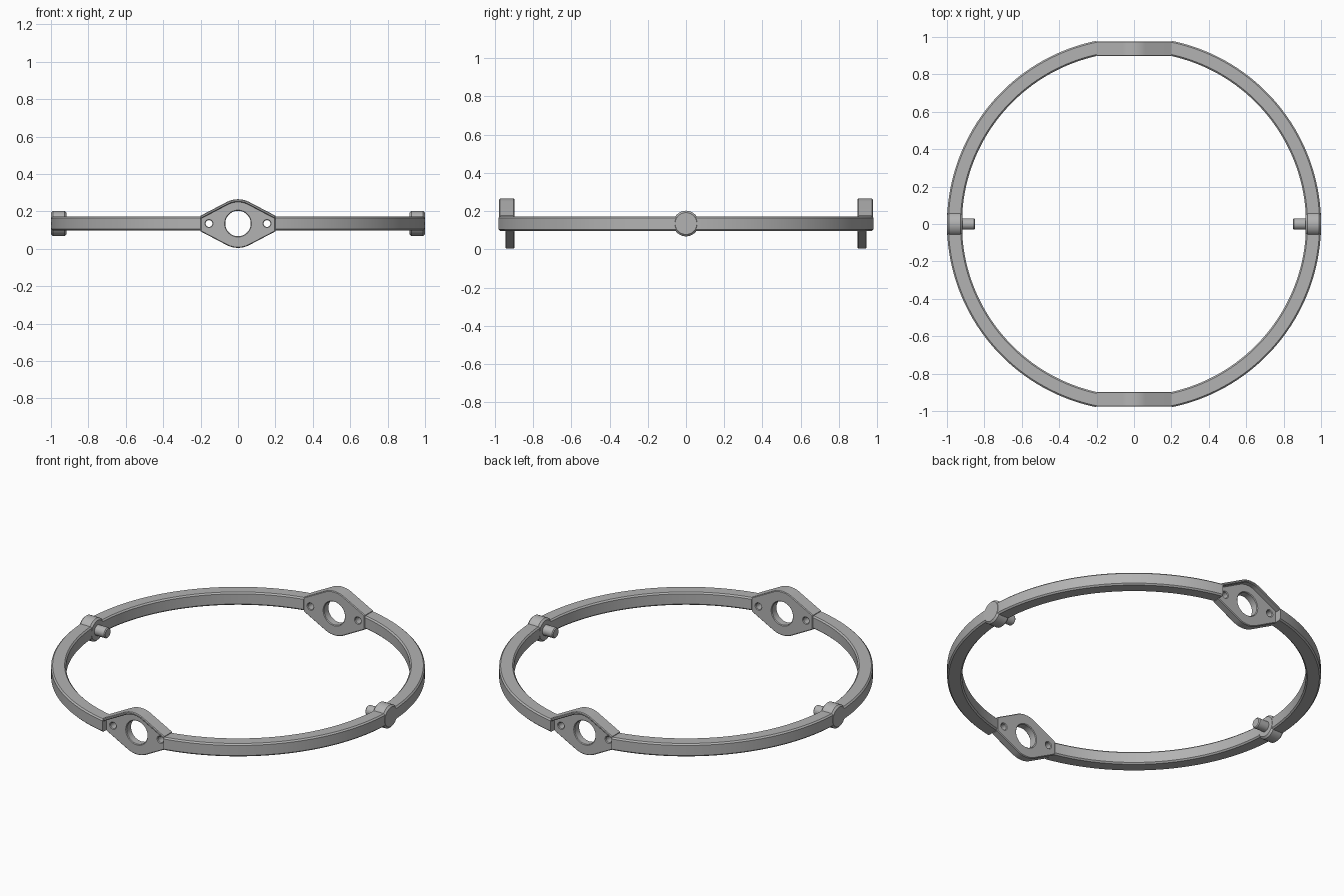
import bpy, bmesh, math
from mathutils import Matrix

cube = bpy.data.objects.get("Cube")
if cube:
    bpy.data.objects.remove(cube, do_unlink=True)

MID = 0.135          # height of the ring's centre line
HALF = 0.2           # half width of the flange plates
grey = bpy.data.materials.new("metal_grey")
grey.use_nodes = True
COLOUR = (0.45, 0.45, 0.45, 1)
grey.diffuse_color = COLOUR
grey.node_tree.nodes["Principled BSDF"].inputs["Base Color"].default_value = COLOUR


def finish(obj):
    """Assign the material and shade smooth with sharp edges."""
    obj.data.materials.clear()
    obj.data.materials.append(grey)
    bpy.ops.object.select_all(action="DESELECT")
    obj.select_set(True)
    bpy.context.view_layer.objects.active = obj
    bpy.ops.object.shade_smooth_by_angle(angle=math.radians(30))


def add_mesh(name, bm):
    bmesh.ops.recalc_face_normals(bm, faces=bm.faces)
    mesh = bpy.data.meshes.new(name)
    bm.to_mesh(mesh)
    bm.free()
    obj = bpy.data.objects.new(name, mesh)
    bpy.context.collection.objects.link(obj)
    finish(obj)
    return obj


def half_ring(name, side):
    """Sweep a chamfered rectangle around an arc that stops flat at the plates."""
    inner, outer, h, c = 0.92, 1.0, 0.038, 0.008
    profile = [(inner + c, -h), (outer - c, -h), (outer, c - h), (outer, h - c),
               (outer - c, h), (inner + c, h), (inner, h - c), (inner, c - h)]
    steps = 72
    bm = bmesh.new()
    rings = []
    for i in range(steps + 1):
        t = 2 * i / steps - 1
        row = []
        for r, z in profile:
            a = t * math.acos(HALF / r)
            row.append(bm.verts.new((side * r * math.cos(a), r * math.sin(a), MID + z)))
        rings.append(row)
    n = len(profile)
    for a, b in zip(rings, rings[1:]):
        for k in range(n):
            bm.faces.new((a[k], a[(k + 1) % n], b[(k + 1) % n], b[k]))
    bm.faces.new(rings[0])
    bm.faces.new(rings[-1])
    add_mesh(name, bm)


def circle(cx, r, n):
    return [(cx + r * math.cos(-math.tau * i / n), r * math.sin(-math.tau * i / n))
            for i in range(n)]


def crown(r, end):
    """Upper flange edge, from +x to -x: straight flanks tangent to a round top."""
    d = math.hypot(HALF, end)
    start = math.atan2(end, HALF) + math.acos(r / d)
    arc = [start + (math.pi - 2 * start) * i / 16 for i in range(17)]
    return ([(HALF, end)] + [(r * math.cos(a), r * math.sin(a)) for a in arc]
            + [(-HALF, end)])


def extruded(name, loops, y0, y1, bevel):
    """Fill closed loops in the xz plane and extrude them between two depths."""
    curve = bpy.data.curves.new(name, "CURVE")
    curve.dimensions = "2D"
    curve.fill_mode = "BOTH"
    curve.extrude = abs(y1 - y0) / 2 - bevel
    curve.bevel_depth = bevel
    curve.bevel_resolution = 0
    curve.offset = -bevel
    for loop in loops:
        spline = curve.splines.new("POLY")
        spline.points.add(len(loop) - 1)
        for p, (x, z) in zip(spline.points, loop):
            p.co = (x, z, 0, 1)
        spline.use_cyclic_u = True
    temp = bpy.data.objects.new(name + "_outline", curve)
    bpy.context.collection.objects.link(temp)
    bpy.context.view_layer.update()
    mesh = bpy.data.meshes.new_from_object(
        temp.evaluated_get(bpy.context.evaluated_depsgraph_get()))
    bpy.data.objects.remove(temp, do_unlink=True)
    bm = bmesh.new()
    bm.from_mesh(mesh)
    bpy.data.meshes.remove(mesh)
    bmesh.ops.remove_doubles(bm, verts=bm.verts, dist=0.0001)
    bm.transform(Matrix.Translation((0, (y0 + y1) / 2, MID))
                 @ Matrix.Rotation(math.pi / 2, 4, "X"))
    add_mesh(name, bm)


def cylinder(name, r, x0, x1, bevel):
    """Cylinder along x with chamfered rims."""
    bm = bmesh.new()
    bmesh.ops.create_cone(bm, cap_ends=True, segments=48, radius1=r, radius2=r,
                          depth=abs(x1 - x0))
    rims = [e for e in bm.edges if abs(e.verts[0].co.z - e.verts[1].co.z) < 0.001]
    bmesh.ops.bevel(bm, geom=rims, offset=bevel, segments=1, affect="EDGES")
    bm.transform(Matrix.Translation(((x0 + x1) / 2, 0, MID))
                 @ Matrix.Rotation(math.pi / 2, 4, "Y"))
    add_mesh(name, bm)


# Ring halves with their pivot bosses and inward pins
for label, s in (("left", 1), ("right", -1)):
    half_ring(label + "_half_ring", s)
    cylinder(label + "_pivot_boss", 0.067, s * 0.917, s * 1.0, 0.01)
    cylinder(label + "_pivot_pin", 0.03, s * 0.85, s * 0.93, 0.005)

# Flange plates with a bearing hole, two screw holes and an overhanging top lip
top = crown(0.13, 0.042)
outline = top + [(-x, -z) for x, z in top]
holes = [circle(0, 0.068, 48), circle(-0.155, 0.018, 24), circle(0.155, 0.018, 24)]
lip = top + crown(0.115, 0.025)[::-1]
for label, s in (("front", -1), ("back", 1)):
    extruded(label + "_flange_plate", [outline] + holes, s * 0.897, s * 0.945, 0.004)
    extruded(label + "_flange_lip", [lip], s * 0.897, s * 0.977, 0.004)
